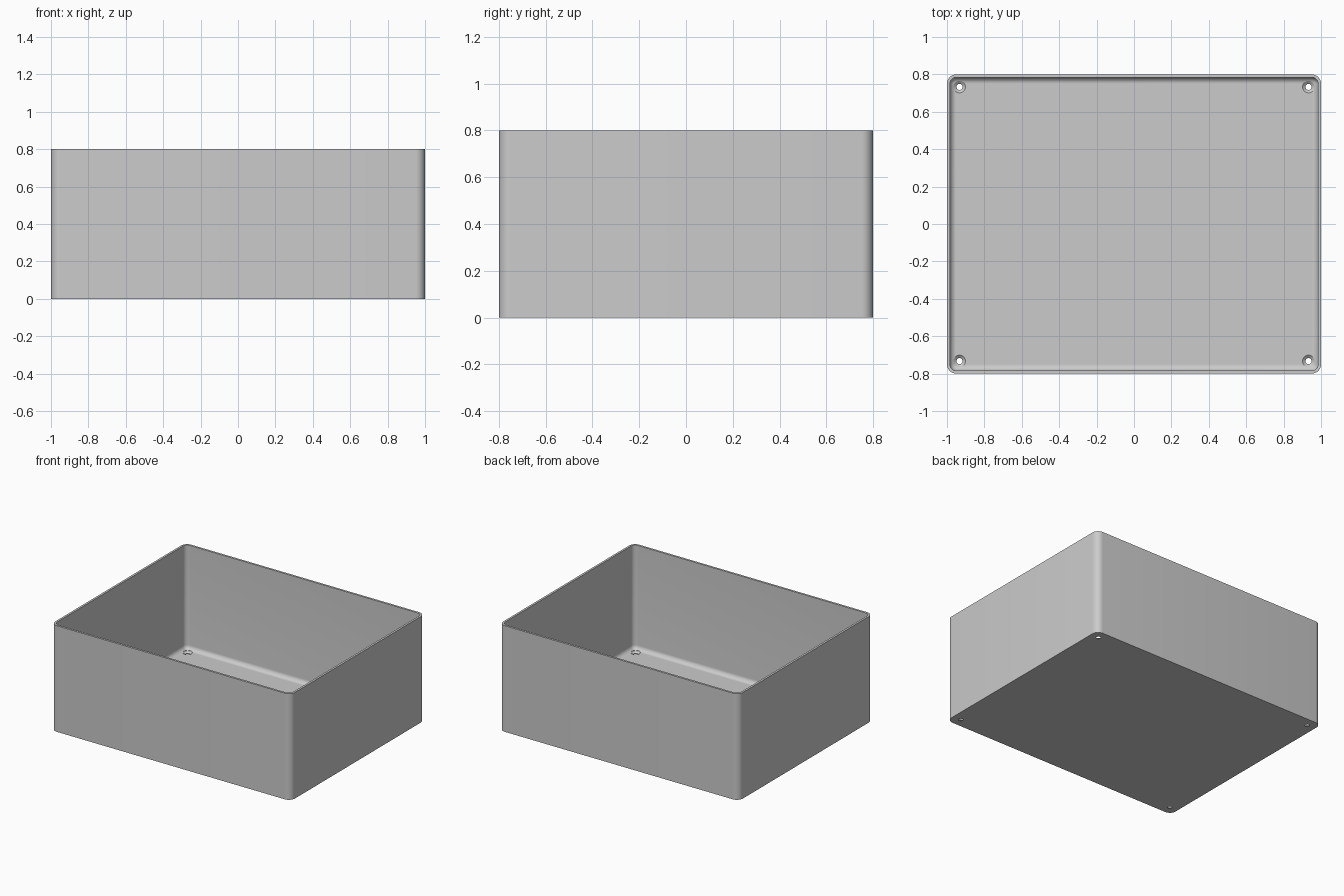
import bpy, bmesh
from math import sin, cos, pi

cube = bpy.data.objects.get("Cube")
if cube:
    bpy.data.objects.remove(cube, do_unlink=True)

HX, HY, HEIGHT = 1.0, 0.8, 0.8
WALL, CORNER, FILLET = 0.016, 0.05, 0.033
HOLE_X, HOLE_Y = 0.933, 0.733
STEPS = 8

grey = bpy.data.materials.new("light_grey")
grey.use_nodes = True
colour = (0.6, 0.6, 0.6, 1)
grey.diffuse_color = colour
grey.node_tree.nodes["Principled BSDF"].inputs["Base Color"].default_value = colour


def rounded_ring(bm, inset, z):
    """Rounded rectangle loop, inset from the outer walls."""
    r = CORNER - inset
    cx, cy = HX - CORNER, HY - CORNER
    ring = []
    for q, (sx, sy) in enumerate([(1, 1), (-1, 1), (-1, -1), (1, -1)]):
        for i in range(STEPS + 1):
            a = (q + i / STEPS) * pi / 2
            ring.append(bm.verts.new((sx * cx + r * cos(a), sy * cy + r * sin(a), z)))
    return ring


def finish(name, bm):
    bmesh.ops.recalc_face_normals(bm, faces=bm.faces[:])
    mesh = bpy.data.meshes.new(name)
    bm.to_mesh(mesh)
    bm.free()
    mesh.materials.append(grey)
    obj = bpy.data.objects.new(name, mesh)
    bpy.context.collection.objects.link(obj)
    return obj


# Open tray: outer wall, rim, inner wall, then a rounded fillet into the floor
profile = [(0, 0), (0, HEIGHT), (WALL, HEIGHT)]
for i in range(STEPS + 1):
    a = i / STEPS * pi / 2
    profile.append((WALL + FILLET * (1 - cos(a)), WALL + FILLET * (1 - sin(a))))
bm = bmesh.new()
rings = [rounded_ring(bm, d, z) for d, z in profile]
for low, high in zip(rings, rings[1:]):
    for i in range(len(low)):
        j = (i + 1) % len(low)
        bm.faces.new((low[i], low[j], high[j], high[i]))
bm.faces.new(rings[0])
bm.faces.new(rings[-1])
box = finish("open_box", bm)

# Countersunk screw holes: a straight bore opening into a cone
bm = bmesh.new()
bore = [(0.016, -0.05), (0.016, 0.003), (0.032, WALL), (0.032, 0.06)]
for x in (-HOLE_X, HOLE_X):
    for y in (-HOLE_Y, HOLE_Y):
        loops = [[bm.verts.new((x + r * cos(k * pi / 16), y + r * sin(k * pi / 16), z))
                  for k in range(32)] for r, z in bore]
        for low, high in zip(loops, loops[1:]):
            for k in range(32):
                n = (k + 1) % 32
                bm.faces.new((low[k], low[n], high[n], high[k]))
        bm.faces.new(loops[0])
        bm.faces.new(loops[-1])
cutter = finish("screw_hole_cutter", bm)

bpy.ops.object.select_all(action="DESELECT")
box.select_set(True)
bpy.context.view_layer.objects.active = box
cut = box.modifiers.new("screw_holes", "BOOLEAN")
cut.operation = "DIFFERENCE"
cut.solver = "EXACT"
cut.object = cutter
bpy.ops.object.modifier_apply(modifier=cut.name)
bpy.data.objects.remove(cutter, do_unlink=True)
bpy.ops.object.shade_smooth_by_angle(angle=pi / 6)
